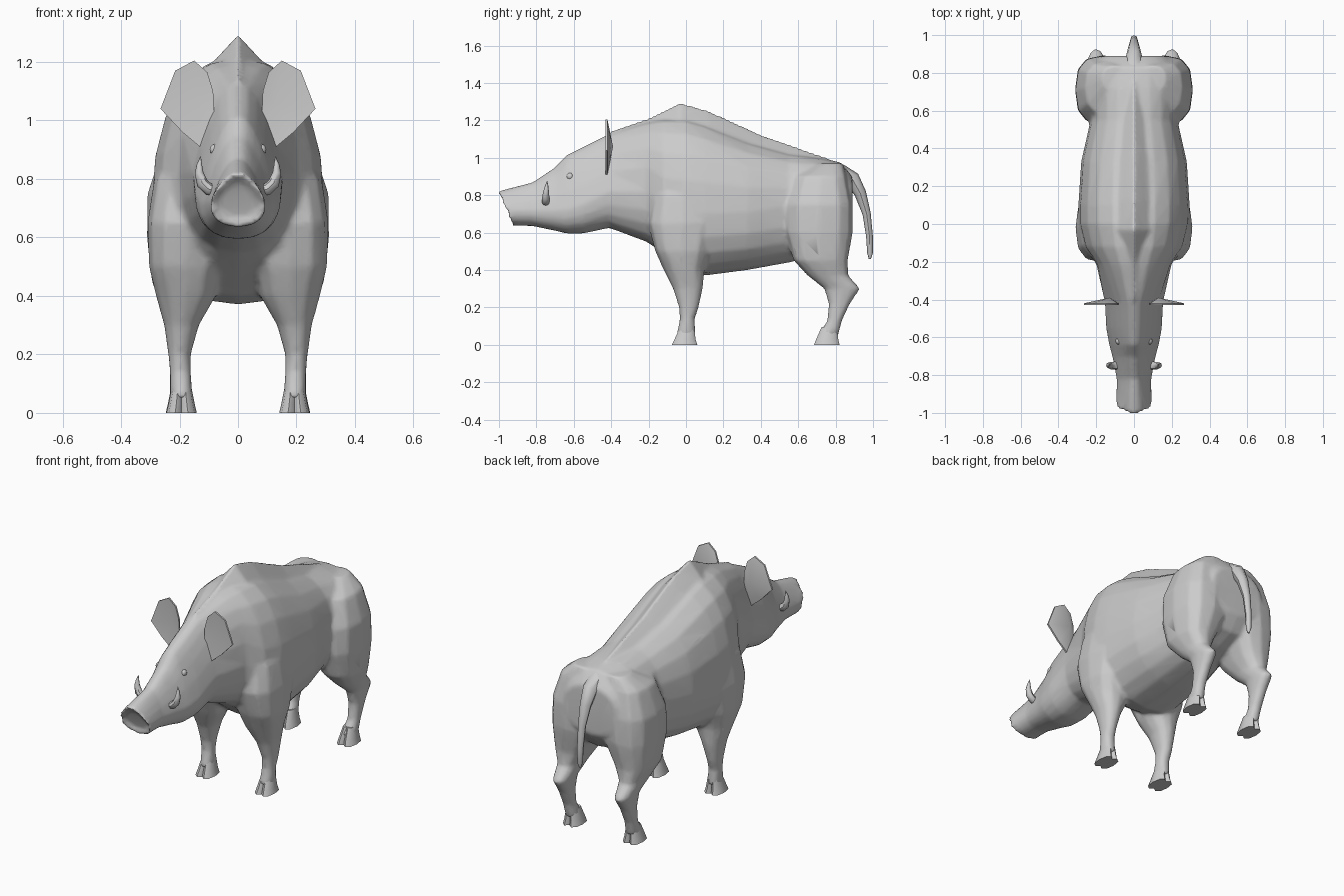
import bpy, bmesh, math
from mathutils import Vector

if "Cube" in bpy.data.objects:
    bpy.data.objects.remove(bpy.data.objects["Cube"])


def finish(name, bm, mirror=False, angle=45):
    bmesh.ops.recalc_face_normals(bm, faces=bm.faces)
    me = bpy.data.meshes.new(name)
    bm.to_mesh(me)
    bm.free()
    ob = bpy.data.objects.new(name, me)
    bpy.context.collection.objects.link(ob)
    bpy.ops.object.select_all(action='DESELECT')
    bpy.context.view_layer.objects.active = ob
    ob.select_set(True)
    bpy.ops.object.shade_smooth_by_angle(angle=math.radians(angle))
    if mirror:
        ob.modifiers.new("Mirror", 'MIRROR').use_mirror_merge = False
    return ob


def loft(bm, rings):
    """Skin a list of equal-length point rings and cap both ends."""
    rows = [[bm.verts.new(p) for p in r] for r in rings]
    n = len(rows[0])
    for a, b in zip(rows, rows[1:]):
        for i in range(n):
            j = (i + 1) % n
            bm.faces.new((a[i], a[j], b[j], b[i]))
    bm.faces.new(rows[0])
    bm.faces.new(rows[-1])


def power(v, e):
    return math.copysign(abs(v) ** e, v)


def body_ring(y, top, bot, w, zw, shear=0.0, n=20):
    pts = []
    narrow = 0.42 if y < -0.4 else 0.0          # head tapers towards the forehead
    for i in range(n):
        a = 2 * math.pi * i / n
        c = math.cos(a)
        z = zw + ((top - zw) * power(c, 0.9) if c > 0 else (zw - bot) * power(c, 0.85))
        x = w * power(math.sin(a), 0.85) * (1 - narrow * max(c, 0))
        pts.append((x, y - shear * (z - 0.73), z))
    return pts


def leg_ring(z, cx, cy, rx, ry, n=12):
    e = 0.75 if ry > 0.12 else 0.9              # boxier thigh and shoulder
    return [(cx + rx * power(math.cos(2 * math.pi * i / n), e),
             cy + ry * power(math.sin(2 * math.pi * i / n), e), z) for i in range(n)]


def tube(bm, path, n=8):
    """Round tapered tube along (x, y, z, radius) points."""
    pts = [Vector(p[:3]) for p in path]
    rings = []
    for i, p in enumerate(pts):
        d = (pts[min(i + 1, len(pts) - 1)] - pts[max(i - 1, 0)]).normalized()
        u = d.cross(Vector((0, 1, 0) if abs(d.y) < 0.9 else (1, 0, 0))).normalized()
        v = d.cross(u)
        rings.append([p + path[i][3] * (u * math.cos(2 * math.pi * k / n)
                      + v * math.sin(2 * math.pi * k / n)) for k in range(n)])
    loft(bm, rings)


# Torso, neck, head and snout: (y, top, bottom, half width, widest z, slant)
# the first ring is the recessed nose disc
sections = [
    (-0.945, 0.785, 0.67, 0.072, 0.72, 0.42), (-0.972, 0.82, 0.636, 0.1, 0.715, 0.42),
    (-0.93, 0.83, 0.637, 0.094, 0.72, 0.42),
    (-0.82, 0.87, 0.635, 0.092, 0.72), (-0.70, 0.95, 0.61, 0.115, 0.72),
    (-0.64, 1.015, 0.595, 0.132, 0.72), (-0.55, 1.06, 0.595, 0.148, 0.75),
    (-0.41, 1.13, 0.625, 0.155, 0.82), (-0.21, 1.195, 0.55, 0.20, 0.82),
    (-0.12, 1.215, 0.49, 0.265, 0.72), (0.0, 1.215, 0.40, 0.295, 0.70),
    (0.10, 1.185, 0.37, 0.295, 0.70), (0.33, 1.09, 0.40, 0.28, 0.71),
    (0.55, 1.025, 0.44, 0.23, 0.74), (0.72, 1.0, 0.48, 0.23, 0.78),
    (0.83, 0.975, 0.53, 0.22, 0.78), (0.89, 0.90, 0.62, 0.17, 0.77)]
bm = bmesh.new()
loft(bm, [body_ring(*s) for s in sections])

# Ridge of bristles along the back: (y, crest z, drop, half width)
crest = [(-0.41, 1.14, 0.08, 0.06), (-0.2, 1.213, 0.09, 0.08), (-0.03, 1.295, 0.12, 0.11),
         (0.12, 1.252, 0.12, 0.11), (0.4, 1.125, 0.09, 0.09), (0.76, .998, 0.06, 0.06)]
loft(bm, [[(0, y, z), (w * 0.5, y, z - d * 0.5), (w, y, z - d),
           (-w, y, z - d), (-w * 0.5, y, z - d * 0.5)] for y, z, d, w in crest])

# Legs: (z, centre x, centre y, radius x, radius y)
front = [(.98, .13, .0, .07, .08), (.80, .155, -.02, .132, .16), (.65, .17, -.02, .14, .185),
         (.50, .18, -.02, .125, .145), (.40, .178, -.01, .103, .11), (.30, .193, .01, .06, .08),
         (.20, .20, .015, .039, .053), (.14, .197, .007, .036, .04), (.05, .193, .0, .039, .052)]
hind = [(.97, .10, .77, .07, .07), (.90, .145, .72, .115, .14), (.75, .155, .71, .155, .182),
        (.60, .167, .71, .145, .182), (.45, .195, .72, .1, .145), (.37, .20, .76, .066, .11),
        (.30, .20, .835, .047, .097), (.22, .20, .82, .038, .058),
        (.13, .20, .795, .034, .04), (.05, .195, .76, .039, .055)]
for rows in (front, hind):
    for s in (-1, 1):
        loft(bm, [[(s * x, y, z) for x, y, z in leg_ring(*r)] for r in rows])

# fuse torso, ridge and legs into one skin with soft joints
body = finish("body", bm)
m = body.modifiers.new("Fuse", 'REMESH')
m.mode, m.voxel_size, m.use_smooth_shade = 'VOXEL', 0.011, True
m = body.modifiers.new("Soften", 'SMOOTH')
m.factor, m.iterations = 0.5, 6
body.modifiers.new("Simplify", 'DECIMATE').ratio = 0.2

# Cloven hooves: two toes per foot
for name, rows in (("front_hooves", front), ("hind_hooves", hind)):
    bm = bmesh.new()
    _, cx, cy, _, ry = rows[-1]
    for s in (-1, 1):
        loft(bm, [leg_ring(0.095, cx + s * .012, cy + .006, .02, ry - .014, 8),
                  leg_ring(0.03, cx + s * .018, cy - .005, .027, ry + .004, 8),
                  leg_ring(0.0, cx + s * .022, cy - .007, .03, .068, 8)])
    finish(name, bm, True)

# Ears: thin upright plates, thicker towards the middle
outline = [(.08, .98), (.085, 1.10), (.105, 1.165), (.15, 1.205), (.215, 1.17),
           (.265, 1.04), (.19, .96), (.13, .91)]
bm = bmesh.new()
loft(bm, [[(x, y, z) for x, z in outline] for y in (-0.43, -0.42)])
for f in [f for f in bm.faces if len(f.verts) == 8]:
    hub = bmesh.ops.poke(bm, faces=[f])['verts'][0]
    hub.co.x -= 0.03
    hub.co.y += 0.03 if hub.co.y > -0.425 else 0.008
finish("ears", bm, True)

# Tusks
bm = bmesh.new()
tube(bm, [(.07, -.75, .76, .02), (.10, -.75, .765, .021), (.122, -.75, .785, .02),
          (.133, -.748, .82, .015), (.132, -.745, .85, .009), (.128, -.742, .877, .001)])
finish("tusks", bm, True)

# Eyes
bm = bmesh.new()
bmesh.ops.create_uvsphere(bm, u_segments=10, v_segments=6, radius=0.02)
bmesh.ops.translate(bm, verts=bm.verts, vec=(.078, -.62, .9))
finish("eyes", bm, True)

# Tail
bm = bmesh.new()
tube(bm, [(0, .82, .925, .045), (0, .89, .885, .042), (0, .932, .81, .032), (0, .966, .70, .022),
          (0, .981, .58, .018), (0, .984, .49, .015), (0, .983, .46, .006)])
finish("tail", bm)
